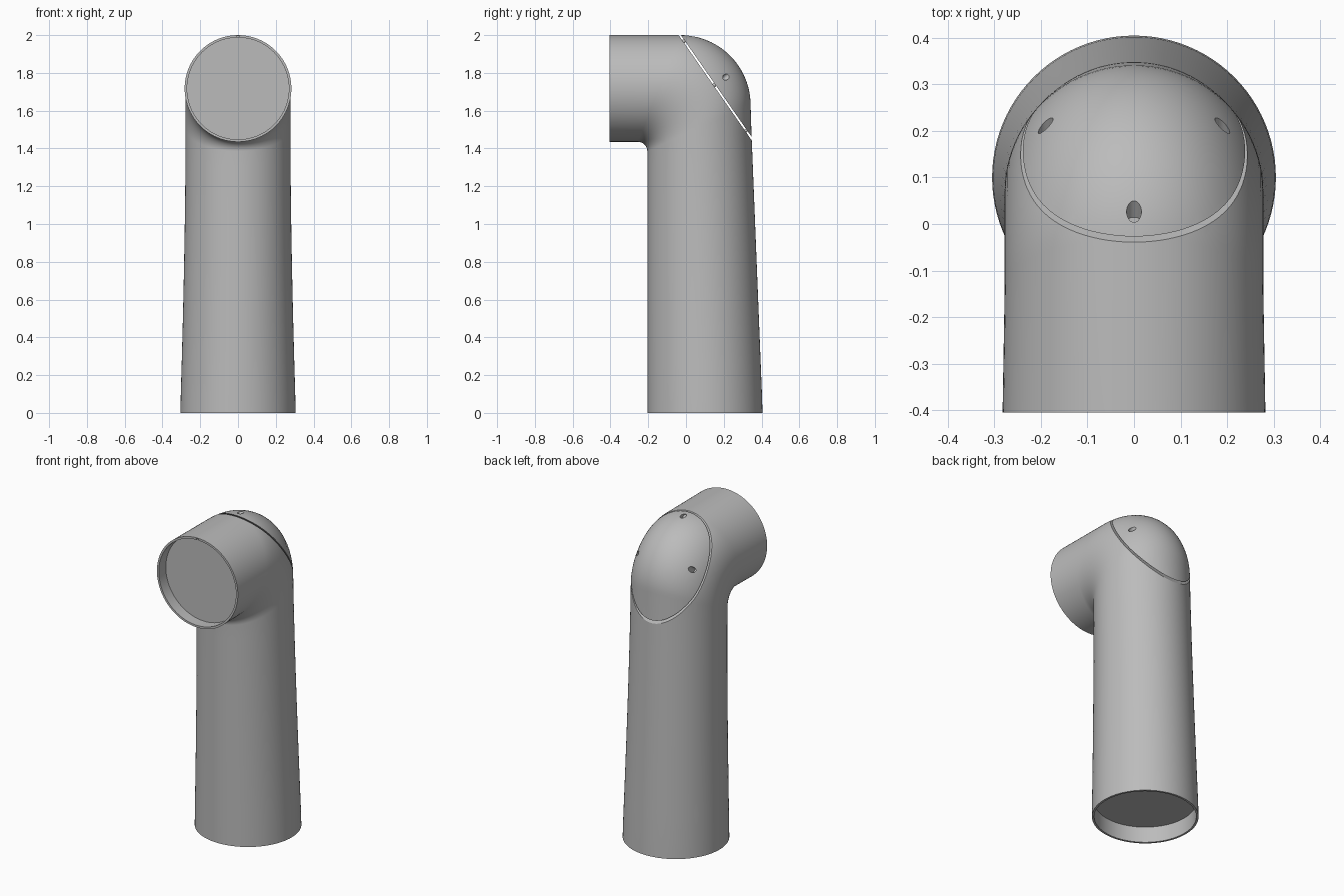
import bpy, bmesh, math
from mathutils import Vector

cube = bpy.data.objects.get("Cube")
if cube:
    bpy.data.objects.remove(cube, do_unlink=True)

SEG = 96
grey = bpy.data.materials.new("plain grey")
grey.use_nodes = True
grey.diffuse_color = (0.5, 0.5, 0.5, 1)
grey.node_tree.nodes["Principled BSDF"].inputs["Base Color"].default_value = (0.5, 0.5, 0.5, 1)

# Slanted parting plane between the pipe body and the elbow cover
CUT = Vector((0, -0.033, 2.0))
NORMAL = Vector((0, 0.54, 0.375)).normalized()
GAP = 0.01


def finish(name, bm):
    bmesh.ops.recalc_face_normals(bm, faces=bm.faces)
    mesh = bpy.data.meshes.new(name)
    bm.to_mesh(mesh)
    bm.free()
    mesh.materials.append(grey)
    obj = bpy.data.objects.new(name, mesh)
    bpy.context.collection.objects.link(obj)
    return obj


def pin(name, start, end, radius, sides=24):
    a, b = Vector(start), Vector(end)
    bm = bmesh.new()
    bmesh.ops.create_cone(bm, cap_ends=True, segments=sides, radius1=radius,
                          radius2=radius, depth=(b - a).length)
    turn = (b - a).to_track_quat('Z', 'Y').to_matrix()
    bmesh.ops.rotate(bm, verts=bm.verts, cent=(0, 0, 0), matrix=turn)
    bmesh.ops.translate(bm, verts=bm.verts, vec=(a + b) / 2)
    return finish(name, bm)


def carve(obj, cutter):
    cutter.hide_render = True
    mod = obj.modifiers.new("cut", 'BOOLEAN')
    mod.operation = 'DIFFERENCE'
    mod.solver = 'EXACT'
    mod.object = cutter
    bpy.context.view_layer.objects.active = obj
    bpy.ops.object.modifier_apply(modifier=mod.name)
    bpy.data.objects.remove(cutter, do_unlink=True)


def smooth(obj):
    bpy.ops.object.select_all(action='DESELECT')
    obj.select_set(True)
    bpy.context.view_layer.objects.active = obj
    bpy.ops.object.shade_smooth_by_angle(angle=math.radians(30))


def elbow_rings():
    """Each ring: inner-bend (y, z), outer-bend (y, z), half width."""
    wall = 0.013
    rings = [((-0.205 + wall, 0.1), (0.405 - wall, 0.1), 0.305 - wall),
             ((-0.205 + wall, 0), (0.405 - wall, 0), 0.305 - wall),
             ((-0.205, 0), (0.405, 0), 0.305),
             ((-0.205, 0.1), (0.402, 0.1), 0.303)]
    # tapering upright
    for i in range(1, 9):
        t = i / 8
        z_in, z_out = 0.1 + 1.2 * t, 0.1 + 1.4 * t
        rings.append(((-0.205, z_in), (0.402 - 0.056 * t, z_out),
                      0.278 + 0.025 * (1 - t) ** 1.6))
    # bend: tight inside, wide outside
    for i in range(25):
        a = math.pi / 2 * i / 24
        c, s = math.cos(a), math.sin(a)
        rings.append(((-0.255 + 0.05 * c, 1.385 + 0.05 * s),
                      (-0.03 + 0.372 * c, 1.63 + 0.37 * s), 0.278))
    # front mouth and its recessed disc
    rings += [((-0.405, 1.435), (-0.405, 2.0), 0.2825),
              ((-0.405, 1.435 + wall), (-0.405, 2.0 - wall), 0.2825 - wall),
              ((-0.335, 1.435 + wall), (-0.335, 2.0 - wall), 0.2825 - wall)]
    return rings


def pipe_part(name, point, keep_outer):
    bm = bmesh.new()
    loops = []
    for inner, outer, half in elbow_rings():
        a, b = Vector((0, *inner)), Vector((0, *outer))
        mid, arm = (a + b) / 2, (b - a) / 2
        side = Vector((half, 0, 0))
        angles = [2 * math.pi * k / SEG for k in range(SEG)]
        loops.append([bm.verts.new(mid + arm * math.cos(t) + side * math.sin(t))
                      for t in angles])
    for lo, hi in zip(loops, loops[1:]):
        for k in range(SEG):
            n = (k + 1) % SEG
            bm.faces.new((lo[k], lo[n], hi[n], hi[k]))
    bm.faces.new(loops[0])
    bm.faces.new(loops[-1])
    cut = bmesh.ops.bisect_plane(bm, geom=bm.verts[:] + bm.edges[:] + bm.faces[:],
                                 plane_co=point, plane_no=NORMAL,
                                 clear_inner=keep_outer, clear_outer=not keep_outer)
    rim = [e for e in cut["geom_cut"] if isinstance(e, bmesh.types.BMEdge)]
    bmesh.ops.contextual_create(bm, geom=rim)
    return finish(name, bm)


body = pipe_part("pipe_body", CUT - NORMAL * GAP / 2, False)
cover = pipe_part("elbow_cover", CUT + NORMAL * GAP / 2, True)

# Small locating notch in the top of the mouth
bm = bmesh.new()
bmesh.ops.create_cube(bm, size=1)
bmesh.ops.scale(bm, verts=bm.verts, vec=(0.016, 0.02, 0.02))
bmesh.ops.translate(bm, verts=bm.verts, vec=(0, -0.405, 1.985))
carve(body, finish("notch_cutter", bm))

# Screw holes in the cover, with screw shanks bridging the gap
for label, spot in (("top", (0, 0.03, 1.997)), ("left", (0.19, 0.2, 1.77)),
                    ("right", (-0.19, 0.2, 1.77))):
    spot = Vector(spot)
    depth = (spot - CUT).dot(NORMAL)
    foot = spot - NORMAL * depth
    carve(cover, pin("hole_cutter", foot + NORMAL * 0.02, foot + NORMAL * 0.2, 0.016))
    smooth(pin(label + "_screw", foot - NORMAL * 0.02, foot + NORMAL * 0.015, 0.01))

# Locating peg at the low end of the cover
peg = Vector((0, 0.318, 0))
peg.z = CUT.z - (peg.y - CUT.y) * NORMAL.y / NORMAL.z
smooth(pin("lower_peg", peg - NORMAL * 0.008, peg + NORMAL * 0.008, 0.008))

smooth(body)
smooth(cover)
